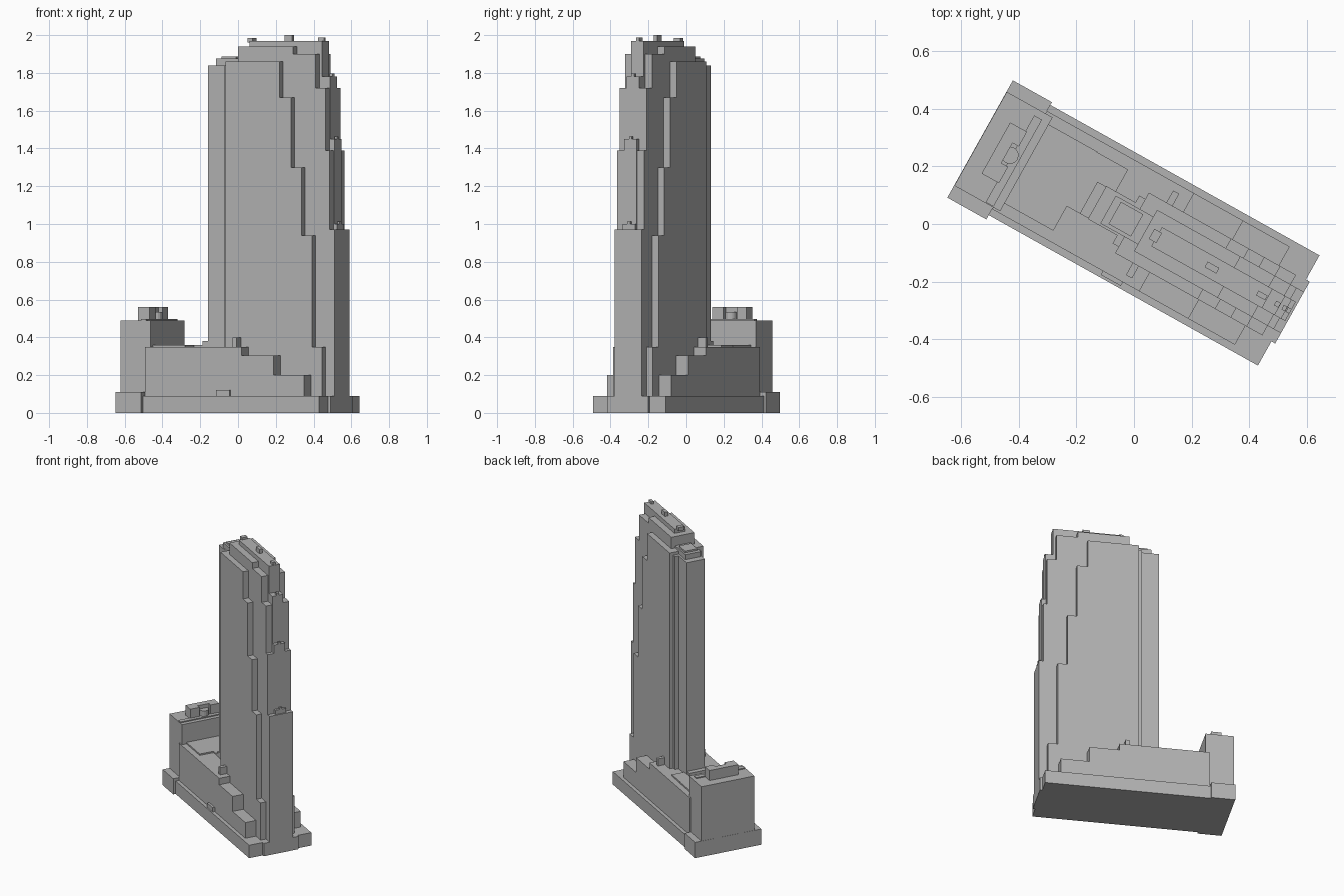
import bpy, bmesh, math
from mathutils import Matrix

TURN = Matrix.Rotation(math.radians(-29.2), 4, 'Z')

stone = bpy.data.materials.new("grey_stone")
stone.diffuse_color = (0.45, 0.45, 0.45, 1)


def finish(name, bm):
    """Turn the part onto the site axis and link it."""
    bmesh.ops.recalc_face_normals(bm, faces=bm.faces)
    bm.transform(TURN)
    me = bpy.data.meshes.new(name)
    bm.to_mesh(me)
    bm.free()
    me.materials.append(stone)
    ob = bpy.data.objects.new(name, me)
    bpy.context.collection.objects.link(ob)


def stepped(name, start, z0, steps, v0, v1):
    """Side profile with setbacks (end, height), tallest first, extruded across."""
    pts = [(start, z0), (start, steps[0][1])]
    for i, (end, h) in enumerate(steps):
        pts.append((end, h))
        pts.append((end, steps[i + 1][1] if i + 1 < len(steps) else z0))
    bm = bmesh.new()
    face = bm.faces.new([bm.verts.new((u, v0, z)) for u, z in pts])
    ext = bmesh.ops.extrude_face_region(bm, geom=[face])["geom"]
    moved = [g for g in ext if isinstance(g, bmesh.types.BMVert)]
    bmesh.ops.translate(bm, vec=(0, v1 - v0, 0), verts=moved)
    finish(name, bm)


def box(name, u0, u1, v0, v1, z0, z1):
    stepped(name, u0, z0, [(u1, z1)], v0, v1)


# Street-level base
box("base", -0.46, 0.615, -0.219, 0.219, 0, 0.09)
box("base_rear", -0.61, -0.455, -0.236, 0.23, 0, 0.11)
box("base_entrance", 0.60, 0.63, -0.123, 0.123, 0, 0.09)
box("side_canopy", -0.015, 0.065, -0.21, -0.19, 0.08, 0.12)

# Podium with stepped shoulders and roof plates
stepped("podium", -0.455, 0.085, [(0.13, 0.35), (0.325, 0.305), (0.51, 0.20)], -0.195, 0.195)
box("podium_roof", -0.43, -0.233, -0.157, 0.157, 0.345, 0.36)
box("podium_roof_middle", -0.24, -0.182, -0.06, 0.155, 0.345, 0.36)
box("podium_roof_corner", -0.19, -0.11, 0.065, 0.155, 0.345, 0.36)
box("podium_link", -0.182, -0.14, -0.06, 0.066, 0.345, 0.38)
for side, s in (("front", -1), ("back", 1)):
    v = sorted((s * 0.115, s * 0.168))
    box("podium_vent_" + side, 0.062, 0.086, *v, 0.34, 0.40)

# Rear block and its roof plant
box("rear_block", -0.609, -0.427, -0.188, 0.185, 0.10, 0.49)
box("rear_parapet", -0.486, -0.455, -0.185, 0.16, 0.485, 0.497)
box("plant_room", -0.547, -0.505, -0.105, 0.098, 0.485, 0.56)
box("plant_room_left", -0.51, -0.478, -0.105, -0.04, 0.485, 0.56)
box("plant_room_right", -0.51, -0.48, 0.04, 0.098, 0.485, 0.56)
bm = bmesh.new()
bmesh.ops.create_cone(bm, cap_ends=True, segments=16, radius1=0.03, radius2=0.03,
                      depth=0.05, matrix=Matrix.Translation((-0.492, -0.002, 0.51)))
finish("plant_tank", bm)

# Tower, nested slabs that set back towards the narrow end
stepped("tower_outer_slab", -0.008, 0.085,
        [(0.32, 1.86), (0.39, 1.67), (0.452, 1.30), (0.515, 0.94), (0.577, 0.35)], -0.12, 0.12)
stepped("tower_middle_slab", 0.046, 0.085,
        [(0.378, 1.94), (0.515, 1.90), (0.577, 1.72), (0.601, 1.39), (0.63, 0.97)], -0.082, 0.082)
stepped("tower_core", 0.09, 0.085,
        [(0.53, 1.97), (0.58, 1.78), (0.606, 1.45), (0.622, 1.0)], -0.038, 0.038)
box("tower_rear_shoulder", -0.032, 0.0, -0.095, 0.095, 0.3, 1.84)
box("tower_rear_bay", -0.148, 0.0, -0.063, 0.068, 0.3, 1.84)

# Tower roof details
box("rear_bay_roof", -0.103, 0.05, -0.055, 0.055, 1.83, 1.875)
box("rear_bay_hatch", -0.077, 0.012, -0.043, 0.045, 1.86, 1.887)
for name, u, v, du, dv, z, h in (
        ("rear_roof_box", 0.085, 0, 0.015, 0.02, 1.96, 1.985),
        ("middle_roof_box", 0.31, 0, 0.023, 0.011, 1.96, 2.0),
        ("front_roof_box", 0.508, 0, 0.018, 0.009, 1.96, 1.987),
        ("upper_ledge_box", 0.57, 0, 0.009, 0.009, 1.77, 1.797),
        ("lower_ledge_box", 0.598, 0, 0.007, 0.009, 1.44, 1.462),
        ("base_ledge_box", 0.615, 0, 0.007, 0.009, 0.99, 1.012)):
    box(name, u - du, u + du, v - dv, v + dv, z, h)
